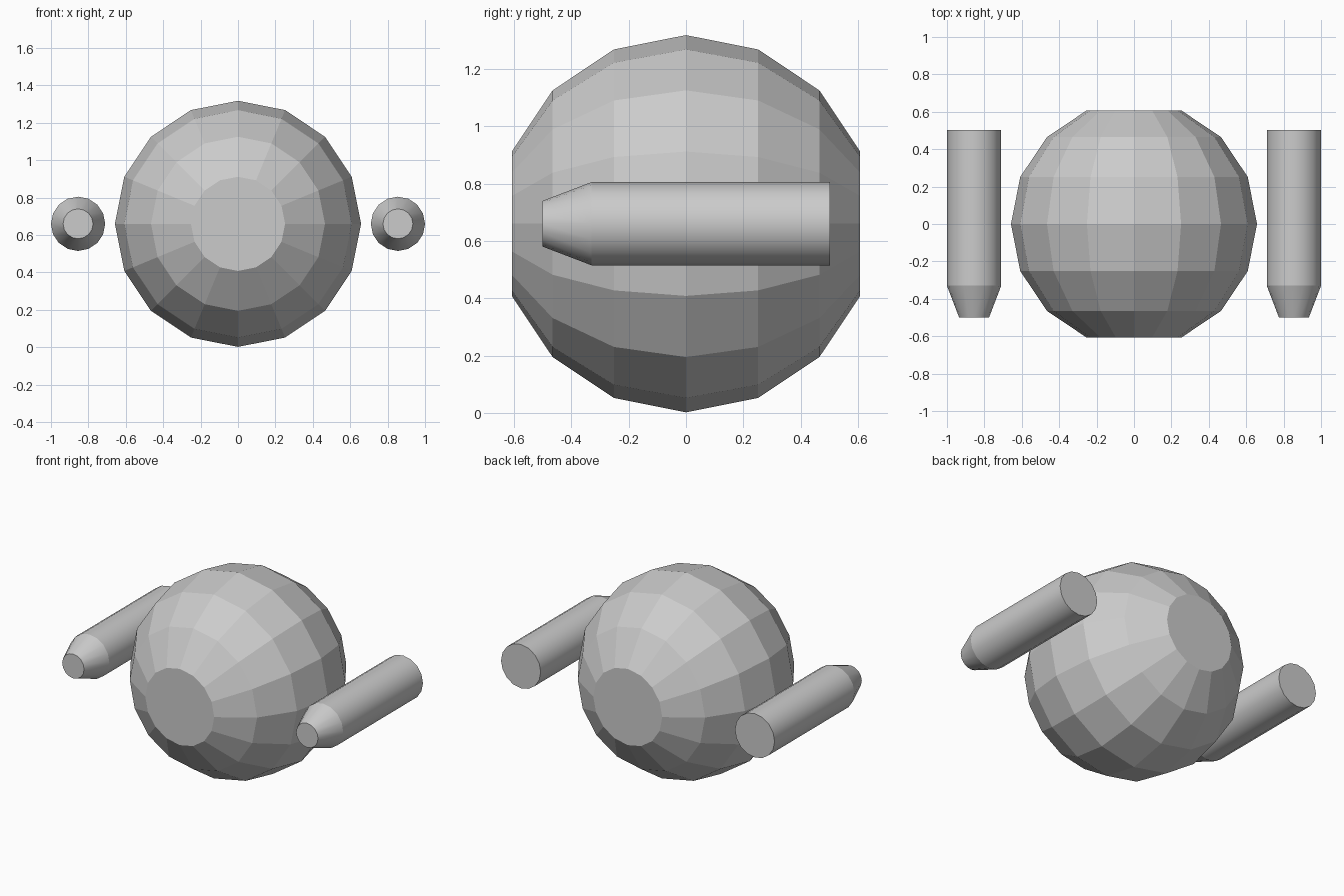
import bpy
import bmesh
from math import sin, cos, pi

if "Cube" in bpy.data.objects:
    bpy.data.objects.remove(bpy.data.objects["Cube"])


def lathe_y(name, profile, sides, x, z, smooth=False):
    """Revolve (y, radius) rings about an axis parallel to y, with closed ends."""
    bm = bmesh.new()
    rings = [[bm.verts.new((r * sin(2 * pi * i / sides), y, r * cos(2 * pi * i / sides)))
              for i in range(sides)] for y, r in profile]
    for a, b in zip(rings, rings[1:]):
        for i in range(sides):
            j = (i + 1) % sides
            bm.faces.new((a[i], a[j], b[j], b[i])).smooth = smooth
    bm.faces.new(rings[0])
    bm.faces.new(rings[-1])
    bmesh.ops.recalc_face_normals(bm, faces=bm.faces)
    # keep the ring edges crisp, blend only around the circumference
    for e in bm.edges:
        if abs(e.verts[0].co.y - e.verts[1].co.y) < 1e-5:
            e.smooth = False
    mesh = bpy.data.meshes.new(name)
    bm.to_mesh(mesh)
    bm.free()
    obj = bpy.data.objects.new(name, mesh)
    obj.location = (x, 0, z)
    bpy.context.collection.objects.link(obj)
    return obj


R = 0.658
CENTRE_Z = 0.66

# Faceted ball with flat front and back caps
ball = [(-R * cos(k * pi / 8), R * sin(k * pi / 8)) for k in range(1, 8)]
lathe_y("ball_body", ball, 16, 0, CENTRE_Z)

# Side barrels with tapered front tips
barrel = [(-0.5, 0.08), (-0.33, 0.145), (0.503, 0.145)]
for side, label in ((-1, "left"), (1, "right")):
    lathe_y(label + "_barrel", barrel, 16, side * 0.855, CENTRE_Z, smooth=True)
